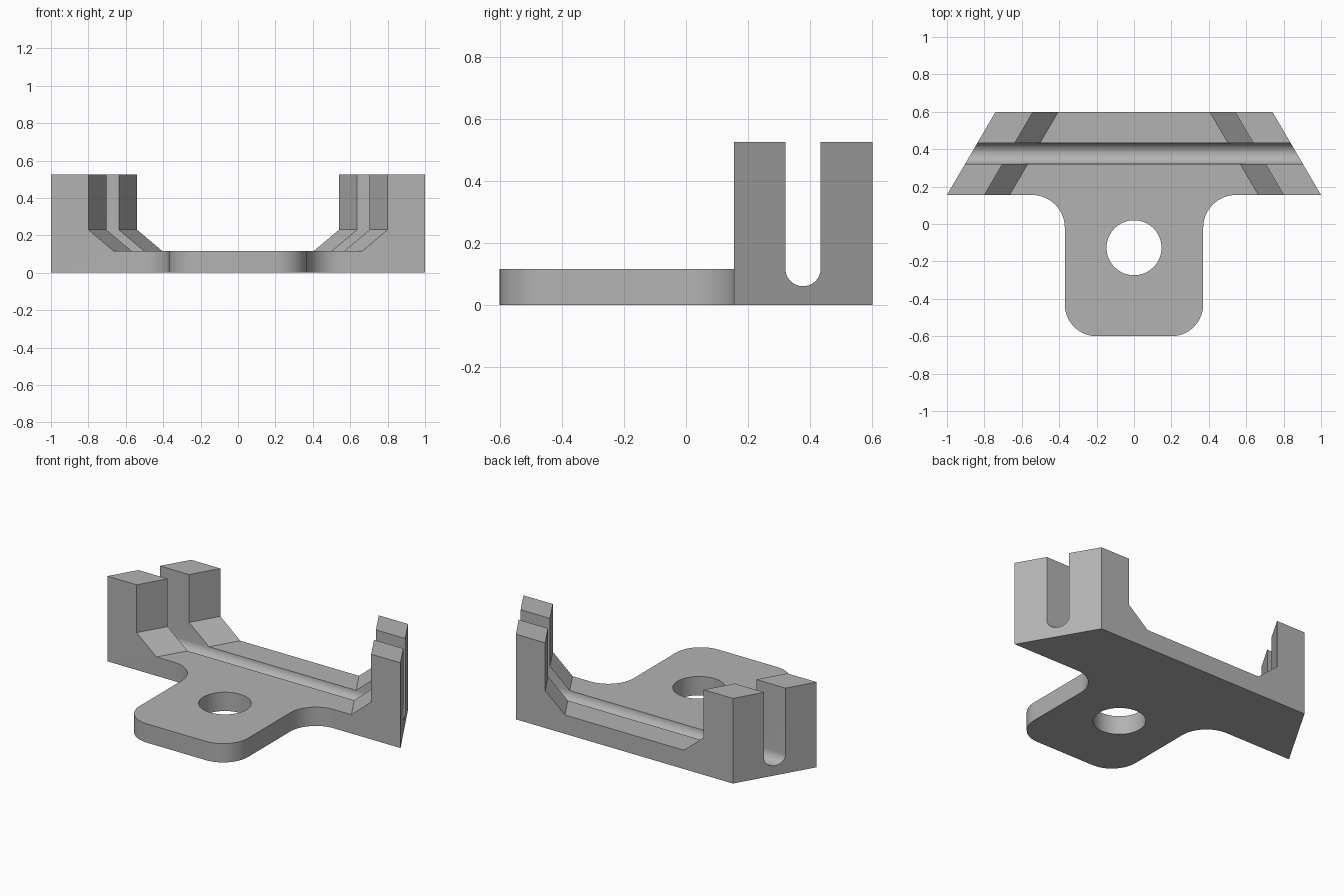
import bpy
import bmesh
from math import sin, cos, pi, radians
from mathutils import Vector

if "Cube" in bpy.data.objects:
    bpy.data.objects.remove(bpy.data.objects["Cube"])

grey = bpy.data.materials.new("plain grey")
grey.use_nodes = True
colour = (0.45, 0.45, 0.45, 1)
grey.diffuse_color = colour
grey.node_tree.nodes["Principled BSDF"].inputs["Base Color"].default_value = colour

PLATE, TOP = 0.116, 0.525
FRONT, BACK = 0.155, 0.6
TAPER = 0.26


def arc(cx, cy, r, start, end, steps=16):
    angles = [radians(start + (end - start) * i / steps) for i in range(steps + 1)]
    return [(cx + r * cos(a), cy + r * sin(a)) for a in angles]


def mirrored(half):
    """Close a right-hand outline with its reflection in x."""
    return half + [(-x, y) for x, y in reversed(half)]


def loft(name, start, end):
    """Solid between two matching loops of points."""
    bm = bmesh.new()
    a = [bm.verts.new(p) for p in start]
    b = [bm.verts.new(p) for p in end]
    bm.faces.new(a)
    bm.faces.new(b)
    for i in range(len(a)):
        j = (i + 1) % len(a)
        bm.faces.new((a[i], a[j], b[j], b[i]))
    bmesh.ops.recalc_face_normals(bm, faces=bm.faces)
    mesh = bpy.data.meshes.new(name)
    bm.to_mesh(mesh)
    bm.free()
    obj = bpy.data.objects.new(name, mesh)
    bpy.context.collection.objects.link(obj)
    mesh.materials.append(grey)
    return obj


def upright(name, outline, z0, z1):
    return loft(name, [(x, y, z0) for x, y in outline], [(x, y, z1) for x, y in outline])


def combine(target, other, operation):
    """Apply a boolean, then discard the second object."""
    other.hide_render = True
    mod = target.modifiers.new(operation, 'BOOLEAN')
    mod.operation, mod.solver, mod.object = operation, 'EXACT', other
    bpy.context.view_layer.objects.active = target
    bpy.ops.object.modifier_apply(modifier=mod.name)
    bpy.data.objects.remove(other)


# Tapered cradle: U-shaped section narrowing towards the back
section = mirrored([(1, 0), (1, TOP), (0.8, TOP), (0.8, 0.23), (0.665, PLATE)])
bracket = loft(
    "bracket",
    [(x, FRONT, z) for x, z in section],
    [(x - TAPER * (1 if x > 0 else -1), BACK, z) for x, z in section])

# Mounting tongue with rounded corners and flared root
tongue = upright("tongue", mirrored(
    arc(0.2, -0.43, 0.17, -90, 0)
    + arc(0.545, -0.02, 0.175, 180, 90)
    + [(0.545, 0.25)]), 0, PLATE)
combine(bracket, tongue, 'UNION')

# Screw hole
hole = upright("hole_cutter", arc(0, -0.127, 0.147, 0, 360, 64)[:-1], -0.1, 0.3)
combine(bracket, hole, 'DIFFERENCE')

# Round-bottomed channel through both walls and the plate
channel = arc(0.377, 0.117, 0.057, 180, 360, 24) + [(0.434, 0.7), (0.32, 0.7)]
slot = loft("slot_cutter", [(-1.2, y, z) for y, z in channel],
            [(1.2, y, z) for y, z in channel])
combine(bracket, slot, 'DIFFERENCE')

bpy.ops.object.select_all(action='DESELECT')
bracket.select_set(True)
bpy.context.view_layer.objects.active = bracket
bpy.ops.object.shade_smooth_by_angle(angle=radians(25))
